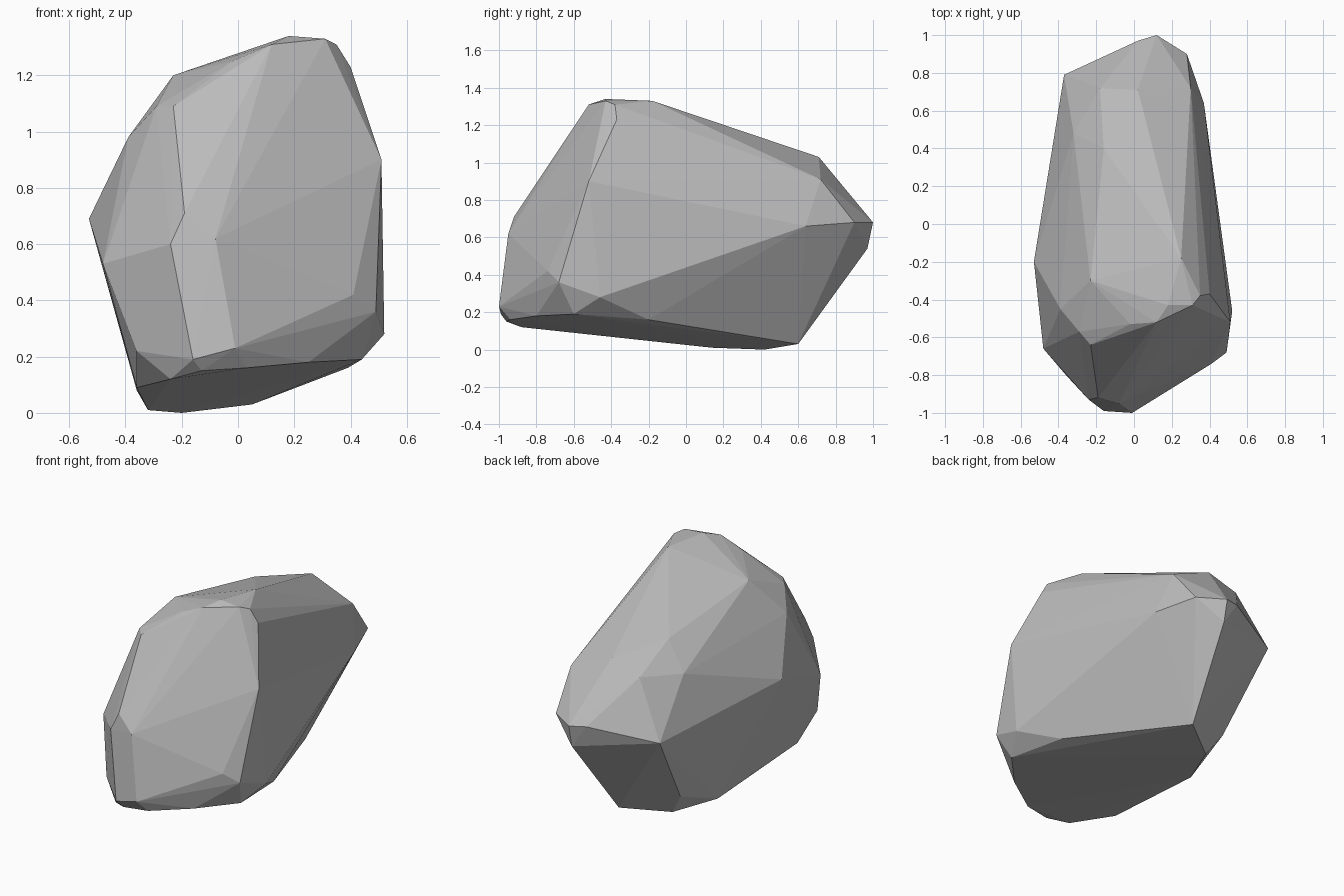
import bpy
import bmesh
from mathutils import Vector

# Remove the default cube
default_cube = bpy.data.objects.get("Cube")
if default_cube:
    bpy.data.objects.remove(default_cube, do_unlink=True)


def make_material(name, colour):
    material = bpy.data.materials.new(name)
    material.use_nodes = True
    material.diffuse_color = colour
    material.node_tree.nodes["Principled BSDF"].inputs["Base Color"].default_value = colour
    return material


def hull_object(name, corner_groups, material, scale):
    """Wrap a convex faceted skin around the given corners."""
    bm = bmesh.new()
    for group in corner_groups:
        for corner in group:
            bm.verts.new(Vector(corner) * scale)
    bmesh.ops.convex_hull(bm, input=bm.verts[:], use_existing_faces=False)
    loose = [vert for vert in bm.verts if not vert.link_faces]
    bmesh.ops.delete(bm, geom=loose, context="VERTS")
    bmesh.ops.recalc_face_normals(bm, faces=bm.faces[:])
    mesh = bpy.data.meshes.new(name)
    bm.to_mesh(mesh)
    bm.free()
    mesh.materials.append(material)
    mesh.shade_flat()
    rock = bpy.data.objects.new(name, mesh)
    bpy.context.collection.objects.link(rock)
    return rock


# Corners in hundredths of a unit, grouped by region of the boulder
crown = [
    (25, -18, 133), (18, -43, 134), (31, -43, 133), (35, -38, 131),
    (40, -37, 123), (12, -52, 131), (-2, -53, 125), (-23, -64, 109),
    (-29, -57, 109), (-23, -30, 120), (-39, -45, 98),
]
nose = [
    (-19, -92, 71), (-24, -93, 60), (-8, -95, 62), (-16, -99, 19),
    (-1, -100, 23), (-36, -80, 22), (-24, -88, 12), (-13, -96, 15),
    (3, -94, 16), (25, -80, 18),
]
flanks = [
    (-53, -20, 69), (-48, -66, 53), (41, -74, 42), (49, -68, 36),
    (52, -46, 28), (44, -60, 19), (51, -52, 90), (39, -20, 16),
]
tail = [
    (37, 64, 66), (28, 90, 68), (30, 72, 91), (12, 100, 68),
    (12, 97, 54), (2, 97, 69), (2, 71, 103), (-18, 72, 96),
    (-37, 79, 62), (-16, 40, 108), (-32, 48, 93),
]
underside = [
    (5, 60, 3), (-20, 42, 0), (-32, 14, 1), (-29, 47, 14),
    (-36, -22, 8), (-36, -60, 9),
]

# Boulder
stone_grey = make_material("stone grey", (0.5, 0.5, 0.5, 1))
hull_object("boulder", [crown, nose, flanks, tail, underside], stone_grey, 0.01)
